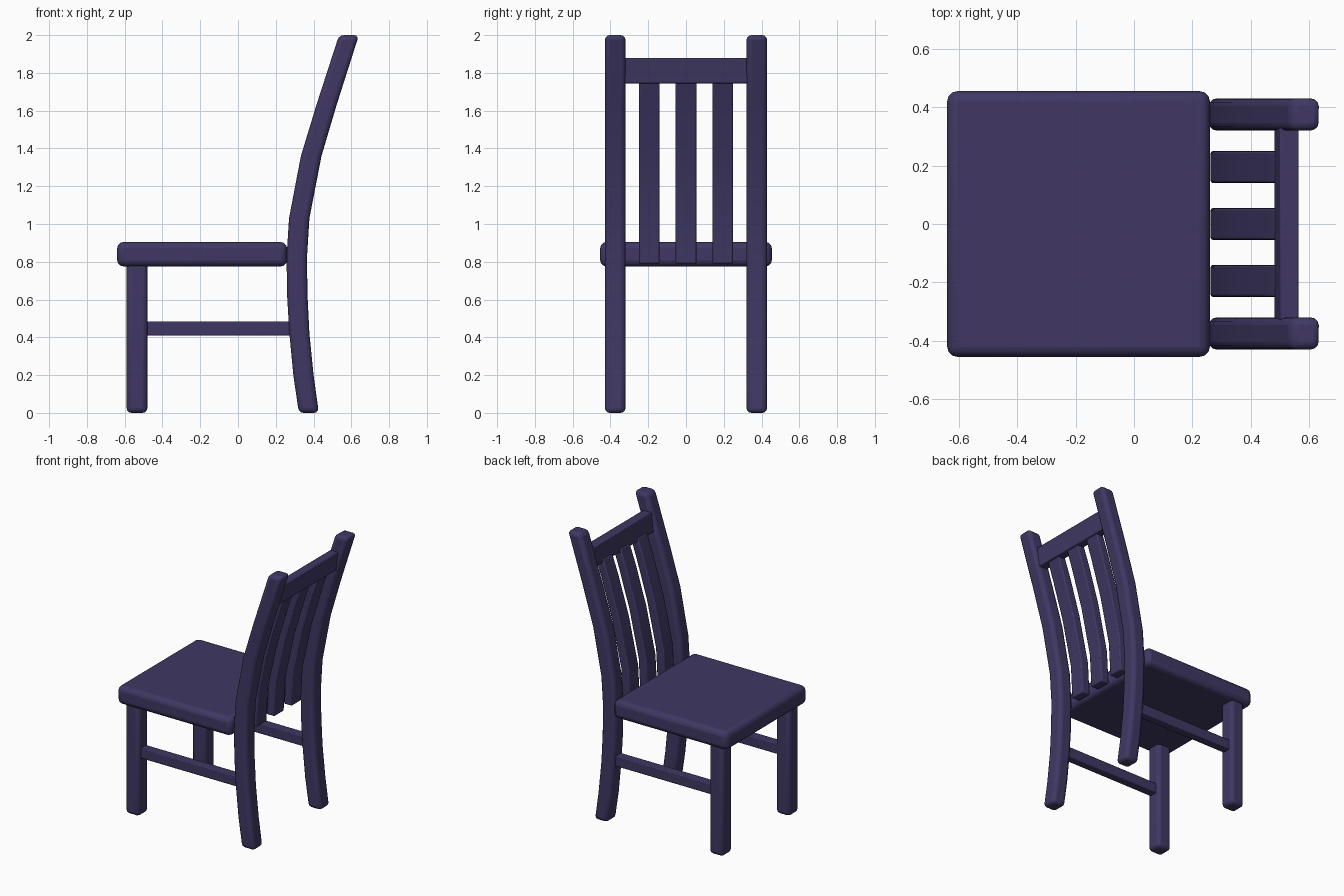
import bpy, bmesh, math

if "Cube" in bpy.data.objects:
    bpy.data.objects.remove(bpy.data.objects["Cube"])

paint = bpy.data.materials.new("dark purple")
paint.diffuse_color = (0.050, 0.039, 0.125, 1)
paint.use_nodes = True
paint.node_tree.nodes["Principled BSDF"].inputs["Base Color"].default_value = paint.diffuse_color


def sweep(name, path, y, width, bevel, segments=3):
    """Rectangular bar: path rows are (z, x_front, x_back), extruded across y."""
    bm = bmesh.new()
    rings = []
    for z, x0, x1 in path:
        rings.append([bm.verts.new(p) for p in (
            (x0, y - width / 2, z), (x1, y - width / 2, z),
            (x1, y + width / 2, z), (x0, y + width / 2, z))])
    for a, b in zip(rings, rings[1:]):
        for i in range(4):
            j = (i + 1) % 4
            bm.faces.new((a[i], a[j], b[j], b[i]))
    bm.faces.new(rings[0][::-1])
    bm.faces.new(rings[-1])
    bmesh.ops.recalc_face_normals(bm, faces=bm.faces)
    mesh = bpy.data.meshes.new(name)
    bm.to_mesh(mesh)
    bm.free()
    mesh.materials.append(paint)
    ob = bpy.data.objects.new(name, mesh)
    bpy.context.collection.objects.link(ob)
    mod = ob.modifiers.new("rounded edges", 'BEVEL')
    mod.width = bevel
    mod.segments = segments
    mod.limit_method = 'ANGLE'
    mod.angle_limit = math.radians(40)
    bpy.context.view_layer.objects.active = ob
    ob.select_set(True)
    bpy.ops.object.shade_smooth_by_angle(angle=math.radians(35))
    ob.select_set(False)
    return ob


# Seat
sweep("seat", [(0.775, -0.64, 0.26), (0.905, -0.64, 0.26)], 0, 0.91, 0.035)

# Curved back post: height and front/back edges
post = [(0.0, 0.322, 0.428), (0.20, 0.293, 0.400), (0.42, 0.272, 0.378),
        (0.62, 0.260, 0.368), (0.82, 0.257, 0.365), (1.03, 0.270, 0.378),
        (1.36, 0.333, 0.442), (1.63, 0.415, 0.522), (2.0, 0.535, 0.640)]

# Legs and side stretchers
for side, label in ((-1, "right"), (1, "left")):
    y = side * 0.375
    sweep("back_post_" + label, post, y, 0.11, 0.026)
    sweep("front_leg_" + label, [(0, -0.59, -0.48), (0.80, -0.59, -0.48)], y, 0.11, 0.026)
    sweep("stretcher_" + label, [(0.41, -0.50, 0.30), (0.485, -0.50, 0.30)], y, 0.06, 0.006, 2)

# Top rail between the posts
sweep("top_rail", [(1.745, 0.48, 0.545), (1.88, 0.50, 0.565)], 0, 0.66, 0.006, 2)

# Back slats follow the curve of the posts
slat = [(0.79, 0.262, 0.325), (1.03, 0.275, 0.338), (1.36, 0.348, 0.411),
        (1.63, 0.430, 0.493), (1.77, 0.480, 0.540)]
for i, y in enumerate((-0.195, 0, 0.195)):
    sweep("back_slat_%d" % (i + 1), slat, y, 0.11, 0.008, 2)
